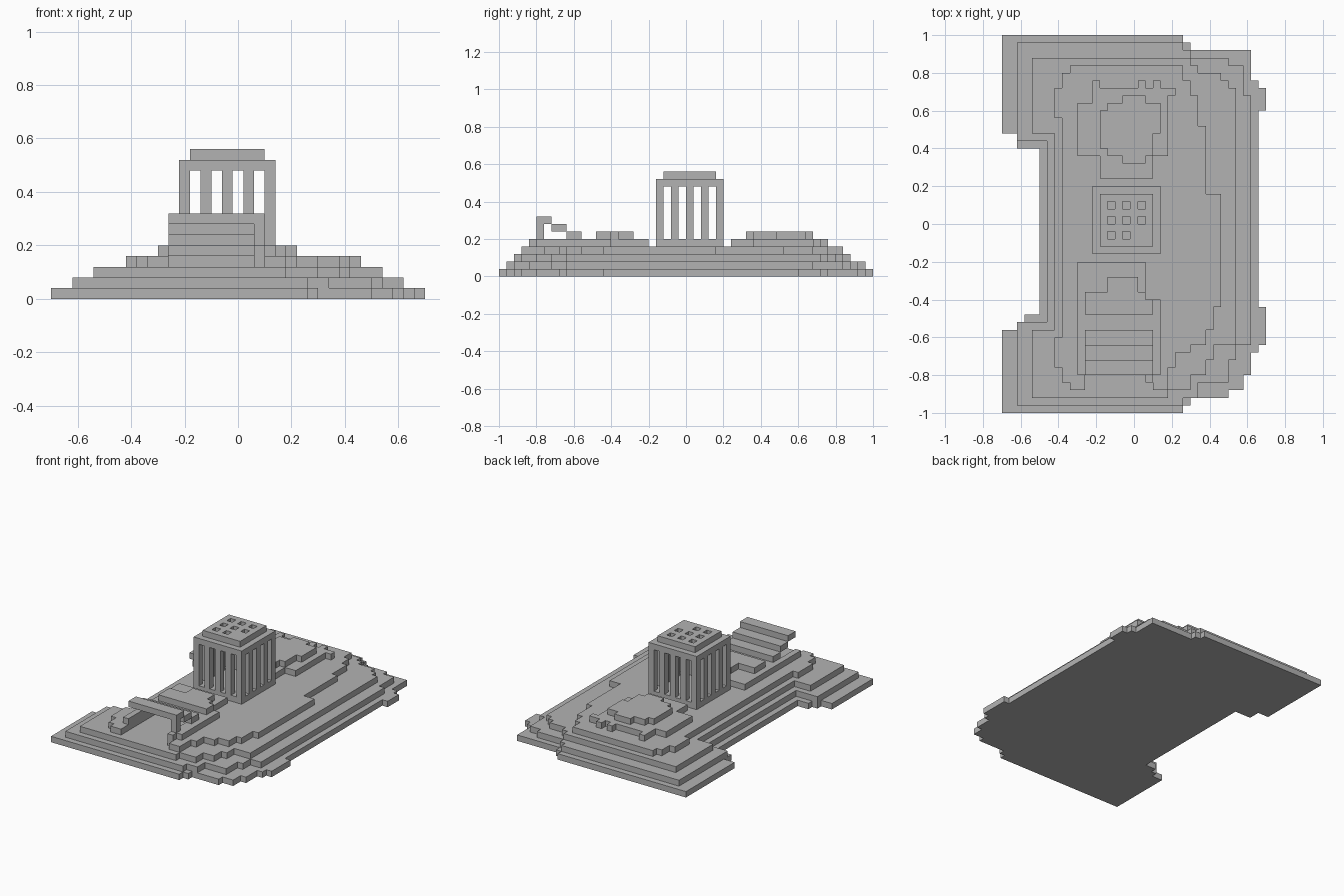
import bpy
import bmesh

cube = bpy.data.objects.get("Cube")
if cube:
    bpy.data.objects.remove(cube, do_unlink=True)

UNIT = 0.04                 # edge of one building block
HALF_X, HALF_Y = 0.70, 1.0  # half extents of the base

stone = bpy.data.materials.new("stone_grey")
stone.use_nodes = True
GREY = (0.45, 0.45, 0.45, 1.0)
stone.diffuse_color = GREY
stone.node_tree.nodes["Principled BSDF"].inputs["Base Color"].default_value = GREY


def finish(name, bm, level, layers):
    """Thicken the flat faces upward and add the part to the scene."""
    faces = bm.faces[:]
    raised = bmesh.ops.extrude_face_region(bm, geom=faces, use_keep_orig=True)["geom"]
    top = [v for v in raised if isinstance(v, bmesh.types.BMVert)]
    bmesh.ops.translate(bm, verts=top, vec=(0, 0, layers))
    bmesh.ops.recalc_face_normals(bm, faces=bm.faces[:])
    for v in bm.verts:
        v.co = (v.co.x * UNIT - HALF_X, v.co.y * UNIT - HALF_Y,
                (v.co.z + level) * UNIT)
    mesh = bpy.data.meshes.new(name)
    bm.to_mesh(mesh)
    bm.free()
    mesh.materials.append(stone)
    obj = bpy.data.objects.new(name, mesh)
    bpy.context.collection.objects.link(obj)
    return obj


def terrace(name, level, path, layers=1):
    """Right-angled outline: x and y values alternate, each one turns a corner."""
    points = []
    for i in range(0, len(path), 2):
        next_x = path[(i + 2) % len(path)]
        points += [(path[i], path[i + 1]), (next_x, path[i + 1])]
    bm = bmesh.new()
    bm.faces.new([bm.verts.new((x, y, 0)) for x, y in points])
    return finish(name, bm, level, layers)


def block(name, level, x_min, x_max, y_min, y_max, layers=1):
    return terrace(name, level, [x_min, y_max, x_max, y_min], layers)


def pierced_slab(name, level, x_min, x_max, y_min, y_max, holes):
    """Flat slab of unit tiles, leaving the hole tiles open."""
    bm = bmesh.new()
    verts = {}

    def corner(x, y):
        if (x, y) not in verts:
            verts[x, y] = bm.verts.new((x, y, 0))
        return verts[x, y]

    for x in range(x_min, x_max):
        for y in range(y_min, y_max):
            if (x, y) not in holes:
                bm.faces.new([corner(x, y), corner(x + 1, y),
                              corner(x + 1, y + 1), corner(x, y + 1)])
    return finish(name, bm, level, 1)


# Stepped hill
terrace("base_terrace", 0, [
    0, 50, 24, 49, 25, 48, 33, 44, 34, 43, 35, 40, 34, 14, 35, 9, 34, 8, 33, 5,
    32, 3, 30, 2, 25, 1, 24, 0, 0, 11, 2, 12, 3, 13, 5, 35, 2, 37])
terrace("second_terrace", 1, [
    2, 49, 24, 48, 25, 47, 30, 46, 32, 42, 33, 9, 31, 7, 30, 4, 26, 2, 24, 1,
    2, 12, 6, 36])
terrace("third_terrace", 2, [
    4, 47, 25, 46, 26, 45, 29, 44, 30, 43, 31, 9, 28, 7, 27, 5, 25, 3, 22, 2,
    4, 11, 7, 37])
terrace("upper_terrace", 3, [
    9, 46, 24, 44, 25, 42, 26, 38, 27, 29, 29, 14, 28, 11, 27, 9, 25, 8, 23, 6,
    22, 3, 20, 4, 19, 13, 11, 3, 9, 4, 8, 6, 7, 10, 8, 39, 7, 43, 8, 45])

# Mound behind the tower
terrace("back_mound_lower", 4, [
    10, 41, 12, 44, 13, 43, 18, 44, 19, 43, 20, 44, 21, 43, 23, 42, 22, 34,
    20, 31, 13, 34])
terrace("back_mound_upper", 5, [
    13, 40, 14, 41, 16, 42, 19, 41, 21, 37, 20, 34, 19, 33, 16, 34, 14, 35])

# Mound in front of the tower, open where the entrance passes under it
terrace("front_mound_lower", 4, [10, 20, 19, 15, 21, 5, 20, 4, 19, 11, 11, 5])
terrace("front_mound_upper", 5, [11, 16, 14, 18, 18, 16, 19, 15, 20, 13])

# Stepped roof over the entrance, with its post
for step in range(3):
    y = 9 - 2 * step
    block("entrance_roof_step", 5 + step, 11, 20, y, y + 2)
block("entrance_post", 5, 19, 20, 5, 6, 2)

# Tower: floor, ring of pillars, ceiling and pierced cap
LEFT, FRONT, SIDE = 12, 21, 9
block("tower_floor", 4, LEFT, LEFT + SIDE, FRONT, FRONT + SIDE)
for i in range(0, SIDE, 2):
    for j in range(0, SIDE, 2):
        if i in (0, SIDE - 1) or j in (0, SIDE - 1):
            x, y = LEFT + i, FRONT + j
            block("tower_pillar", 5, x, x + 1, y, y + 1, 7)

skylights = {(LEFT + i, FRONT + j) for i in (2, 4, 6) for j in (2, 4, 6)}
skylights.remove((LEFT + 6, FRONT + 2))
pierced_slab("tower_ceiling", 12, LEFT, LEFT + SIDE, FRONT, FRONT + SIDE, skylights)
pierced_slab("tower_cap", 13, LEFT + 1, LEFT + SIDE - 1,
             FRONT + 1, FRONT + SIDE - 1, skylights)
